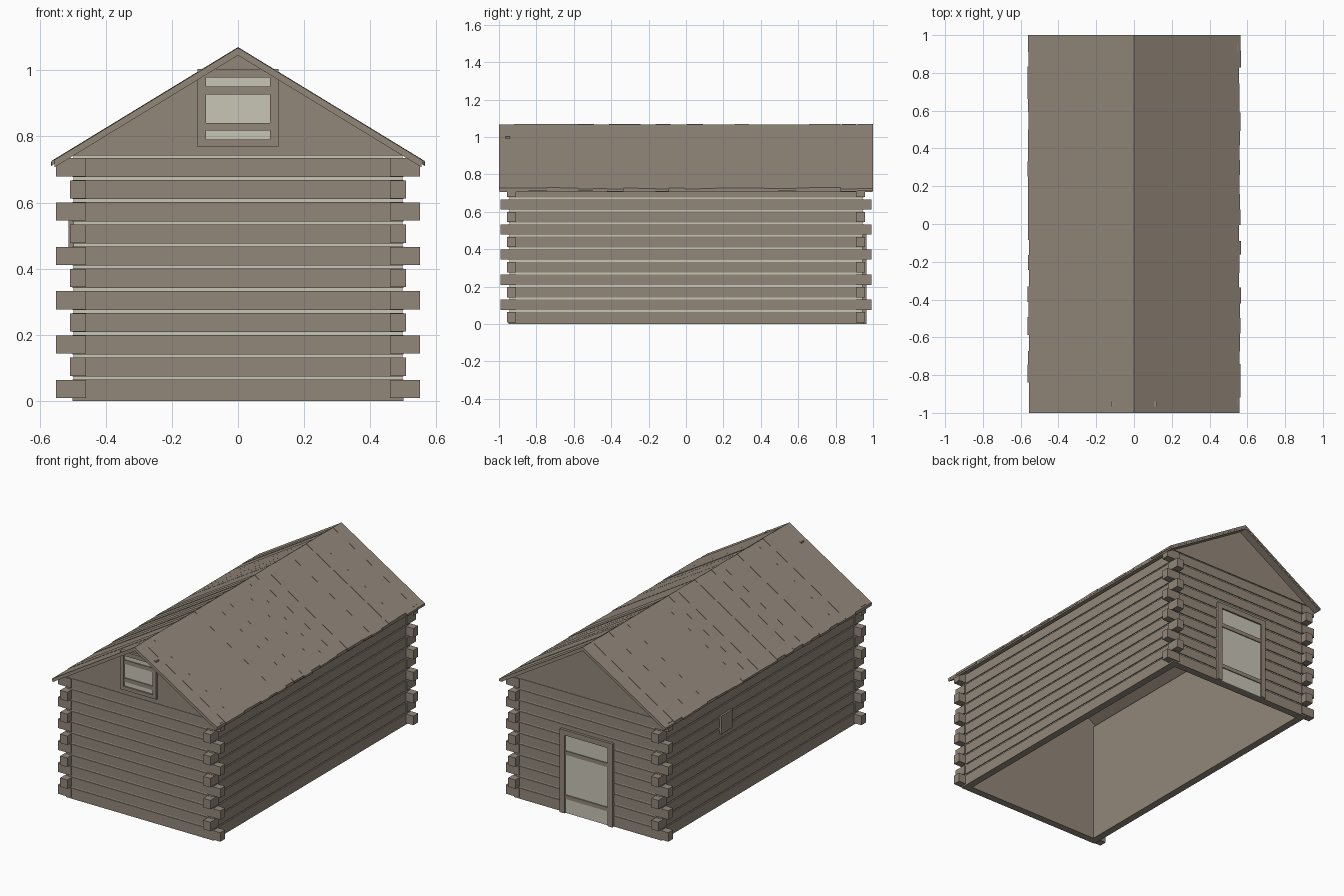
import bpy, bmesh, random

random.seed(4)
cube = bpy.data.objects.get("Cube")
if cube:
    bpy.data.objects.remove(cube, do_unlink=True)


def material(name, colour):
    mat = bpy.data.materials.new(name)
    mat.use_nodes = True
    mat.diffuse_color = colour
    mat.node_tree.nodes["Principled BSDF"].inputs["Base Color"].default_value = colour
    return mat


wood = material("weathered wood", (0.29, 0.245, 0.195, 1))
pale = material("pale chinking", (0.58, 0.56, 0.47, 1))


def finish(name, bm, mat):
    bmesh.ops.recalc_face_normals(bm, faces=bm.faces)
    mesh = bpy.data.meshes.new(name)
    bm.to_mesh(mesh)
    bm.free()
    mesh.materials.append(mat)
    obj = bpy.data.objects.new(name, mesh)
    bpy.context.collection.objects.link(obj)
    return obj


def add_prism(bm, outline, y0, y1):
    """Extrude an x-z outline along y."""
    face = bm.faces.new([bm.verts.new((x, y0, z)) for x, z in outline])
    ext = bmesh.ops.extrude_face_region(bm, geom=[face])["geom"]
    bmesh.ops.translate(bm, vec=(0, y1 - y0, 0),
                        verts=[v for v in ext if isinstance(v, bmesh.types.BMVert)])


def add_box(bm, xs, ys, zs):
    (x0, x1), (z0, z1) = sorted(xs), sorted(zs)
    add_prism(bm, [(x0, z0), (x1, z0), (x1, z1), (x0, z1)], *sorted(ys))


def box(name, xs, ys, zs, mat=wood):
    bm = bmesh.new()
    add_box(bm, xs, ys, zs)
    return finish(name, bm, mat)


# Main dimensions
HX, HY = 0.50, 0.95        # outer wall faces
IX, IY = 0.46, 0.91        # inner edge of the logs
COURSES, PITCH, LOG_H = 11, 0.067, 0.058
SLOPE, UNDER = 0.61, 1.045  # roof pitch and underside of ridge

# Log courses, lapped alternately at the corners
end_logs, side_logs, log_ends = bmesh.new(), bmesh.new(), bmesh.new()
for i in range(COURSES):
    z1 = 0.007 + PITCH * i + LOG_H
    zs = (z1 - LOG_H if i else 0, z1)
    tip_zs = (z1 - LOG_H + 0.002, z1 - 0.001)
    for s in (-1, 1):
        lap_x = HX if i % 2 == 0 else IX
        lap_y = IY if i % 2 == 0 else HY
        add_box(end_logs, (-lap_x, lap_x), (s * IY, s * HY), zs)
        add_box(side_logs, (s * IX, s * HX), (-lap_y, lap_y), zs)
        for t in (-1, 1):
            if i % 2 == 0:
                add_box(log_ends, (t * IX, t * 0.55), (s * IY, s * 0.956), tip_zs)
            else:
                add_box(log_ends, (t * IX, t * 0.508), (s * IY, s * 0.993), tip_zs)
finish("end_wall_logs", end_logs, wood)
finish("side_wall_logs", side_logs, wood)
finish("corner_log_ends", log_ends, wood)

# Chinking set back between the logs, and the plain inner lining
for s, end, side in ((-1, "front", "right"), (1, "back", "left")):
    box(end + "_chinking", (-0.498, 0.498), (s * IY, s * 0.944), (0.004, 0.744), pale)
    box(side + "_chinking", (s * IX, s * 0.494), (-IY, IY), (0.004, 0.72), pale)
    box(end + "_lining", (-IX, IX), (s * 0.905, s * IY), (0, 0.74))
    box(side + "_lining", (s * 0.455, s * IX), (-IY, IY), (0, 0.74))

    # Gable
    bm = bmesh.new()
    half = (UNDER + 0.003 - 0.742) / SLOPE
    add_prism(bm, [(-half, 0.742), (half, 0.742), (0, UNDER + 0.003)], s * IY, s * HY)
    finish(end + "_gable", bm, wood)

# Roof deck
EAVE = 0.555
drop = SLOPE * EAVE
bm = bmesh.new()
add_prism(bm, [(-EAVE, UNDER - drop), (0, UNDER), (EAVE, UNDER - drop),
               (EAVE, UNDER + 0.016 - drop), (0, UNDER + 0.016),
               (-EAVE, UNDER + 0.016 - drop)], -0.998, 0.998)
finish("roof_deck", bm, wood)

# Roof planks with slightly uneven thickness and length
PLANKS = 24
for s, side in ((-1, "right"), (1, "left")):
    bm = bmesh.new()
    y = -1.0
    for i in range(PLANKS):
        y_next = 1.0 if i == PLANKS - 1 else -1 + 2 * (i + 1 + random.uniform(-.1, .1)) / PLANKS
        reach = random.uniform(0.556, 0.566)
        top = UNDER + random.uniform(0.021, 0.025)
        low = UNDER + 0.01
        add_prism(bm, [(0, low), (s * reach, low - SLOPE * reach),
                       (s * reach, top - SLOPE * reach), (0, top)], y, y_next)
        y = y_next
    finish(side + "_roof_planks", bm, wood)


def ledged_panel(name, half, rim, z0, z1, sill, wall_y, s, bars):
    """Framed pale panel with two wooden ledges across it."""
    face = wall_y + s * 0.006
    front = wall_y + s * 0.016
    box(name + "_panel", (-half + rim, half - rim), (wall_y - s * 0.01, face),
        (z0 + sill, z1 - rim), pale)
    bm = bmesh.new()
    for t in (-1, 1):
        add_box(bm, (t * (half - rim), t * half), (wall_y - s * 0.01, front), (z0, z1))
    add_box(bm, (-half + rim, half - rim), (wall_y - s * 0.01, front), (z1 - rim, z1))
    if sill:
        add_box(bm, (-half + rim, half - rim), (wall_y - s * 0.01, front), (z0, z0 + sill))
    finish(name + "_frame", bm, wood)
    bm = bmesh.new()
    for z in bars:
        add_box(bm, (-half + rim, half - rim), (face, face + s * 0.006), (z - 0.012, z + 0.012))
    finish(name + "_ledges", bm, wood)


ledged_panel("gable_window", 0.122, 0.025, 0.768, 1.003, 0.022, -HY, -1, (0.829, 0.939))
ledged_panel("back_door", 0.178, 0.032, 0.0, 0.51, 0.0, HY, 1, (0.10, 0.37))

# Small shutter on the right wall
box("side_shutter", (-0.49, -0.512), (0.28, 0.39), (0.44, 0.55))
